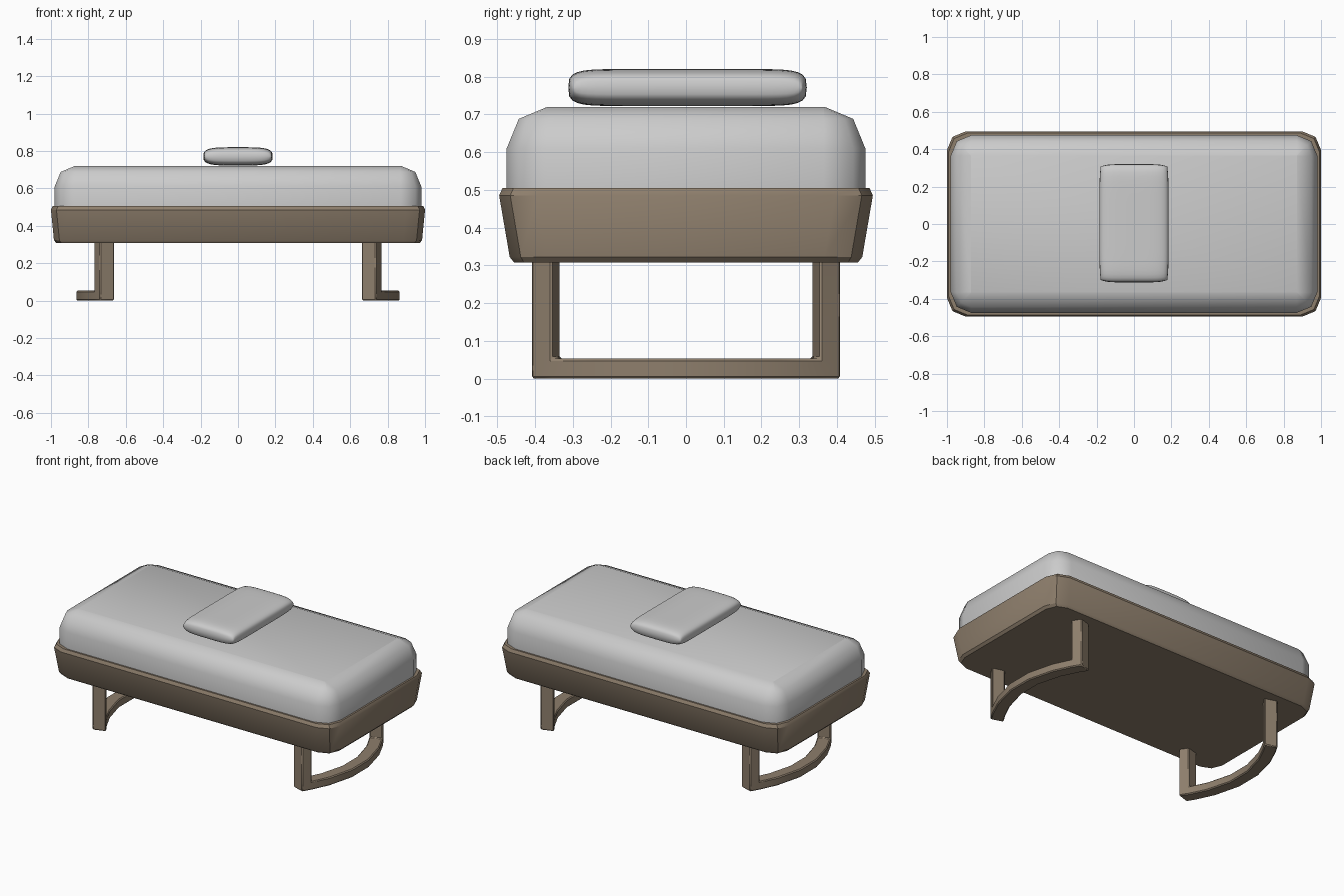
import bpy, bmesh, math

if "Cube" in bpy.data.objects:
    bpy.data.objects.remove(bpy.data.objects["Cube"])

brown = bpy.data.materials.new("brown_wood")
brown.diffuse_color = (0.27, 0.21, 0.15, 1)
brown.use_nodes = True
brown.node_tree.nodes["Principled BSDF"].inputs["Base Color"].default_value = brown.diffuse_color


def finish(bm, name, mat=None, angle=35):
    bmesh.ops.remove_doubles(bm, verts=bm.verts[:], dist=0.0005)
    bmesh.ops.recalc_face_normals(bm, faces=bm.faces[:])
    me = bpy.data.meshes.new(name)
    bm.to_mesh(me)
    bm.free()
    ob = bpy.data.objects.new(name, me)
    bpy.context.collection.objects.link(ob)
    if mat:
        me.materials.append(mat)
    bpy.ops.object.select_all(action='DESELECT')
    ob.select_set(True)
    bpy.context.view_layer.objects.active = ob
    bpy.ops.object.shade_smooth_by_angle(angle=math.radians(angle))
    return ob


def corner_loop(hx, hy, r, segs=2):
    """Rectangle outline with rounded corners of a few segments."""
    pts = []
    for k, (sx, sy) in enumerate([(1, 1), (-1, 1), (-1, -1), (1, -1)]):
        for i in range(segs + 1):
            a = math.pi / 2 * (k + i / segs)
            pts.append((sx * (hx - r) + r * math.cos(a), sy * (hy - r) + r * math.sin(a)))
    return pts


def loft(layers, name, mat=None, angle=35):
    """Closed body through layers of (half x, half y, corner radius, z)."""
    bm = bmesh.new()
    rings = [[bm.verts.new((x, y, z)) for x, y in corner_loop(hx, hy, r)]
             for hx, hy, r, z in layers]
    n = len(rings[0])
    for a, b in zip(rings, rings[1:]):
        for i in range(n):
            j = (i + 1) % n
            bm.faces.new((a[i], a[j], b[j], b[i]))
    bm.faces.new(rings[0][::-1])
    bm.faces.new(rings[-1])
    return finish(bm, name, mat, angle)


# Tapered wooden frame
loft([(0.970, 0.455, 0.09, 0.307), (0.984, 0.467, 0.10, 0.322),
      (1.000, 0.495, 0.10, 0.485), (0.991, 0.486, 0.10, 0.505)], "bed_frame", brown, 30)

# Mattress with a two-step rounded top edge
loft([(0.98, 0.475, 0.11, 0.50), (0.98, 0.475, 0.11, 0.61),
      (0.948, 0.443, 0.078, 0.688), (0.872, 0.367, 0.002, 0.72)], "mattress", None, 50)


# Sled legs: two posts joined by a floor rail bowed outwards
def sled_leg(name, side):
    bm = bmesh.new()
    stations = [-1, -0.866, -0.6, -0.2, 0.2, 0.6, 0.866, 1]
    rings = []
    for s in stations:
        bow = 1 - s * s
        xo, yo = 0.738 + 0.132 * bow, 0.41 * s
        xi, yi = 0.66 + 0.13 * bow, 0.385 * s
        rings.append([bm.verts.new((side * x, y, z)) for x, y, z in
                      ((xi, yi, 0), (xo, yo, 0), (xo, yo, 0.053), (xi, yi, 0.053))])
    tops = []
    for a, b in zip(rings, rings[1:]):
        for i in range(4):
            j = (i + 1) % 4
            f = bm.faces.new((a[i], a[j], b[j], b[i]))
            if i == 2:
                tops.append(f)
    bm.faces.new(rings[0])
    bm.faces.new(rings[-1][::-1])
    for f in (tops[0], tops[-1]):
        ext = bmesh.ops.extrude_discrete_faces(bm, faces=[f])["faces"][0]
        for v in ext.verts:
            v.co.z = 0.315
    ob = finish(bm, name, brown, 30)
    bev = ob.modifiers.new("edge_bevel", 'BEVEL')
    bev.width = 0.006
    bev.segments = 1
    bev.limit_method = 'ANGLE'
    bev.angle_limit = math.radians(50)


sled_leg("right_leg", 1)
sled_leg("left_leg", -1)

# Pillow: two puffed grids meeting at the seam
bm = bmesh.new()
N = 24
for sign in (1, -1):
    rows = []
    for j in range(N + 1):
        v = math.sin(math.pi / 2 * (2 * j / N - 1))
        row = []
        for i in range(N + 1):
            u = math.sin(math.pi / 2 * (2 * i / N - 1))
            puff = (max(0, 1 - abs(u) ** 4) * max(0, 1 - abs(v) ** 10)) ** 0.3
            row.append(bm.verts.new((0.185 * u * (1 - 0.04 * v ** 6),
                                     0.004 + 0.316 * v * (1 - 0.04 * u ** 6),
                                     0.771 + sign * 0.049 * puff)))
        rows.append(row)
    for j in range(N):
        for i in range(N):
            bm.faces.new((rows[j][i], rows[j][i + 1], rows[j + 1][i + 1], rows[j + 1][i]))
finish(bm, "pillow", None, 60)
